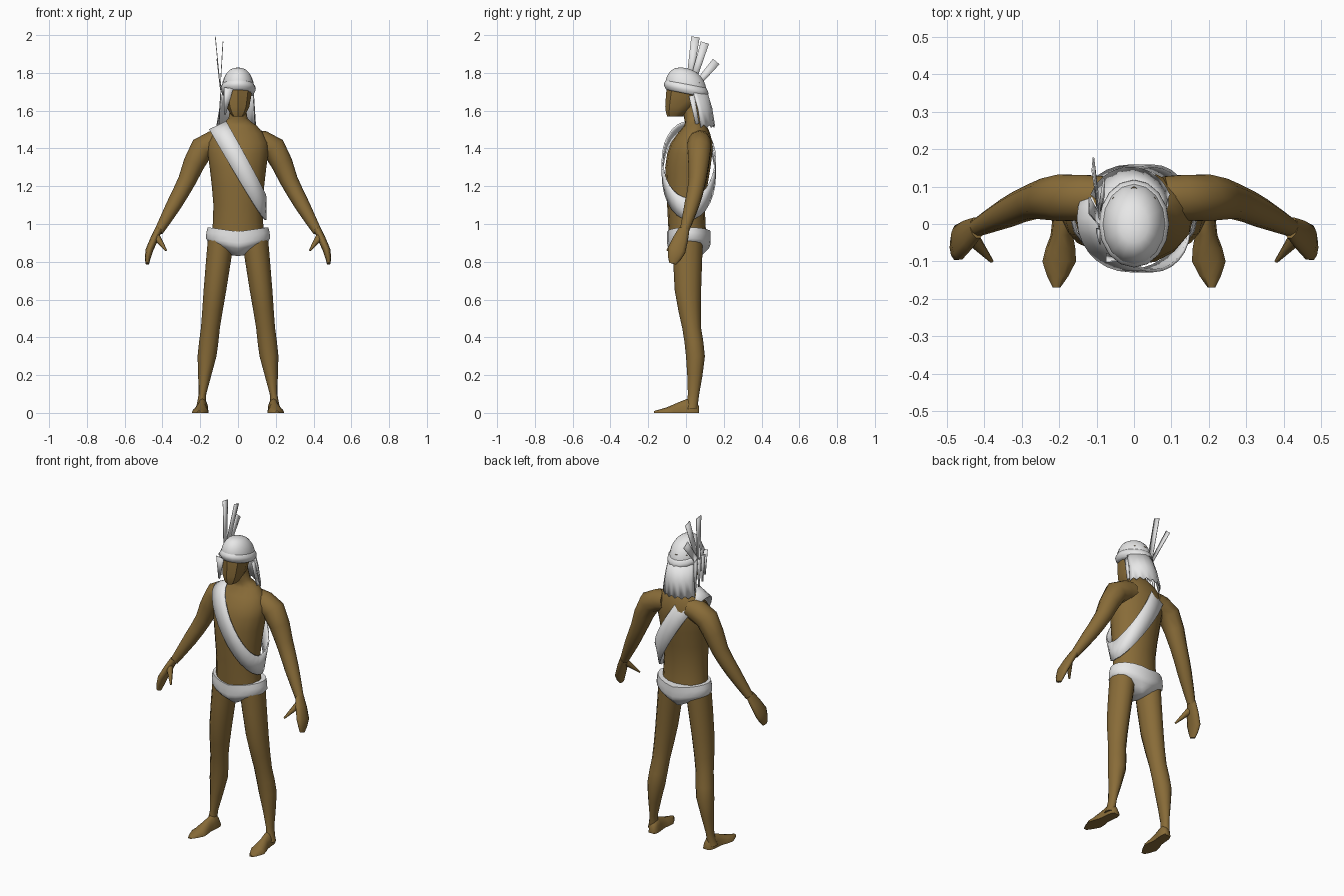
import bpy, bmesh
from math import cos, sin, pi, radians
from mathutils import Vector

cube = bpy.data.objects.get("Cube")
if cube:
    bpy.data.objects.remove(cube)


def material(name, rgb):
    mat = bpy.data.materials.new(name)
    mat.use_nodes = True
    mat.diffuse_color = (*rgb, 1)
    mat.node_tree.nodes["Principled BSDF"].inputs["Base Color"].default_value = (*rgb, 1)
    return mat


SKIN = material("brown skin", (0.25, 0.15, 0.04))
CLOTH = material("light grey", (0.8, 0.8, 0.8))
X, Y, Z = Vector((1, 0, 0)), Vector((0, 1, 0)), Vector((0, 0, 1))


def finish(name, bm, mat, mirror=False, thickness=0, angle=60):
    """Turn the bmesh into a shaded object, optionally mirrored or thickened."""
    bmesh.ops.recalc_face_normals(bm, faces=bm.faces)
    mesh = bpy.data.meshes.new(name)
    bm.to_mesh(mesh)
    bm.free()
    mesh.materials.append(mat)
    obj = bpy.data.objects.new(name, mesh)
    bpy.context.collection.objects.link(obj)
    bpy.ops.object.select_all(action='DESELECT')
    obj.select_set(True)
    bpy.context.view_layer.objects.active = obj
    bpy.ops.object.shade_smooth_by_angle(angle=radians(angle))
    if thickness:
        solid = obj.modifiers.new("thickness", 'SOLIDIFY')
        solid.thickness, solid.offset = thickness, 0
    if mirror:
        obj.modifiers.new("mirror", 'MIRROR')


def refine(sections):
    """Add one smoothly interpolated section between each pair."""
    last = len(sections) - 1
    result = []
    for i in range(last):
        before, after = sections[max(i - 1, 0)], sections[min(i + 2, last)]
        middle = [(9 * (b + c) - a - d) / 16
                  for a, b, c, d in zip(before, sections[i], sections[i + 1], after)]
        result += [sections[i], middle]
    return result + [sections[last]]


def loft(name, sections, mat, sides=12, axis=None, ref=Y, warp=None, **options):
    """Skin elliptical rings (x, y, z, half width, half depth) along a path."""
    bm = bmesh.new()
    sections = refine(sections)
    centres = [Vector(s[:3]) for s in sections]
    rings = []
    for i, (centre, section) in enumerate(zip(centres, sections)):
        ahead = centres[min(i + 1, len(centres) - 1)]
        behind = centres[max(i - 1, 0)]
        along = axis or (ahead - behind).normalized()
        depth = (ref - along * ref.dot(along)).normalized()
        width = depth.cross(along)
        ring = []
        for k in range(sides):
            turn = 2 * pi * k / sides
            point = centre + width * section[3] * cos(turn) + depth * section[4] * sin(turn)
            ring.append(bm.verts.new(warp(point) if warp else point))
        rings.append(ring)
    for low, high in zip(rings, rings[1:]):
        for k in range(sides):
            j = (k + 1) % sides
            bm.faces.new((low[k], low[j], high[j], high[k]))
    bm.faces.new(rings[0])
    bm.faces.new(rings[-1])
    finish(name, bm, mat, **options)


def upright(name, sections, mat, **options):
    """Horizontal rings given as (height, half width, front, back)."""
    rows = [(0, (front + back) / 2, height, width, (back - front) / 2)
            for height, width, front, back in sections]
    loft(name, rows, mat, axis=Z, **options)


def sheet(name, rows, closed=False, **options):
    """Thin cloth surface through rows of points."""
    bm = bmesh.new()
    grid = [[bm.verts.new(point) for point in row] for row in rows]
    if closed:
        grid.append(grid[0])
    for row, following in zip(grid, grid[1:]):
        for k in range(len(row) - 1):
            bm.faces.new((row[k], row[k + 1], following[k + 1], following[k]))
    finish(name, bm, CLOTH, **options)


def blade(name, base, tip, base_width, tip_width, side=Y):
    """Flat tapered strip used for feathers and locks of hair."""
    base, tip = Vector(base), Vector(tip)
    along = (tip - base).normalized()
    across = (side - along * side.dot(along)).normalized()
    rows = [[point - across * width / 2, point + across * width / 2]
            for point, width in ((base, base_width), (tip, tip_width))]
    sheet(name, rows, thickness=0.004, angle=20)


# Torso and neck
upright("torso", [
    (0.92, 0.14, -0.09, 0.11), (1.1, 0.13, -0.1, 0.1), (1.3, 0.15, -0.11, 0.13),
    (1.43, 0.16, -0.08, 0.14), (1.52, 0.1, -0.01, 0.11), (1.56, 0.05, -0.01, 0.08),
    (1.66, 0.04, -0.02, 0.06)], SKIN, sides=16)

# Arms: round sections given as centre and radius
arm = [(0.08, 0.07, 1.44, 0.06), (0.19, 0.07, 1.4, 0.065), (0.27, 0.06, 1.23, 0.048),
       (0.34, 0.03, 1.1, 0.04), (0.42, -0.01, 0.96, 0.024)]
loft("arm", [(*s, s[-1]) for s in arm], SKIN, sides=10, mirror=True)
loft("hand", [
    (0.42, -0.01, 0.97, 0.02, 0.03), (0.47, -0.05, 0.86, 0.02, 0.05),
    (0.48, -0.07, 0.79, 0.01, 0.02)], SKIN, sides=10, mirror=True)
loft("thumb", [
    (0.43, -0.04, 0.93, 0.02, 0.02), (0.38, -0.1, 0.86, 0.005, 0.005)],
    SKIN, sides=6, mirror=True)

# Legs lean outwards evenly: (height, y, half width, half depth)
leg = [(0.92, 0.01, 0.07, 0.08), (0.65, 0.01, 0.06, 0.07), (0.45, 0.03, 0.05, 0.05),
       (0.3, 0.05, 0.05, 0.05), (0.1, 0.04, 0.02, 0.03), (0.02, 0.03, 0.03, 0.03)]
loft("leg", [(0.2 - 0.12 * z, y, z, w, d) for z, y, w, d in leg],
     SKIN, axis=Z, mirror=True)

# Feet, flat underneath: (y, half width, height)
foot = [(0.07, 0.02, 0.03), (0.04, 0.03, 0.08), (-0.03, 0.03, 0.06),
        (-0.1, 0.045, 0.03), (-0.17, 0.01, 0.01)]
loft("foot", [(0.19 - 0.1 * y, y, 0, w, h) for y, w, h in foot],
     SKIN, axis=-Y, ref=Z, mirror=True,
     warp=lambda p: Vector((p.x, p.y, max(p.z, 0))))

# Briefs, rising towards the hips
upright("briefs", [
    (0.83, 0.03, -0.04, 0.08), (0.87, 0.13, -0.09, 0.12), (0.9, 0.17, -0.1, 0.13),
    (0.96, 0.16, -0.1, 0.13)], CLOTH, sides=20,
    warp=lambda p: p + Z * abs(p.x) * 0.14)

# Angular head with a ridge down the face
upright("head", [
    (1.57, 0.03, -0.1, -0.02), (1.62, 0.06, -0.11, 0.04), (1.75, 0.08, -0.1, 0.1)],
    SKIN, sides=8, angle=40)


# Cap and headband, both sloping down to the back
def tilt(point):
    return point - Z * point.y * 0.2


dome = []
for k in range(6):
    rise = radians(17 * k)
    spread = cos(rise) ** 0.8
    dome.append((1.71 + 0.115 * sin(rise), 0.086 * spread, -0.11 * spread, 0.11 * spread))
upright("skull_cap", dome, CLOTH, sides=16, warp=tilt)
band = []
for k in range(4):
    grow = 0.01 if k in (1, 2) else 0
    band.append((1.69 + 0.017 * k, 0.083 + grow, -0.105 - grow, 0.107 + grow))
upright("headband", band, CLOTH, sides=16, warp=tilt)

# Long hair falling from the band round the back, ragged at the ends
hair = []
for k in range(15):
    turn = radians(20 + 10 * k)
    top = Vector((0.086 * cos(turn), 0.11 * sin(turn), 1.7))
    end = Vector((0.11 * cos(turn) - 0.01, 0.04 + 0.11 * sin(turn), 1.51 + 0.015 * (k % 2)))
    hair.append([top, top.lerp(end, 0.5) + Y * 0.006, end])
sheet("hair", hair, thickness=0.006)

# Feathers fanning back from the right of the band
for name, x, y, z in (("tall_feather", -0.12, 0.05, 1.99),
                      ("middle_feather", -0.08, 0.1, 1.96),
                      ("low_feather", -0.11, 0.16, 1.86)):
    blade(name, (-0.094, y / 4, 1.72), (x, y, z), 0.03, 0.045)

# Loose locks hanging from the band
for k in range(3):
    y = 0.035 * (k - 1)
    blade(f"hanging_lock_{k + 1}", (-0.09, y, 1.72), (-0.1, y + 0.02, 1.57 - 0.02 * k), 0.04, 0.01)
blade("front_lock", (-0.05, -0.1, 1.72), (-0.07, -0.08, 1.58), 0.05, 0.01, side=X)
blade("left_lock", (0.08, 0.03, 1.68), (0.09, 0.06, 1.53), 0.03, 0.02)

# Sash: tilted loop from the left hip over the right shoulder
STEPS = 28
sash = []
for k in range(STEPS):
    turn = 2 * pi * k / STEPS
    centre = Vector((0.02 + 0.126 * cos(turn), 0.015 - 0.14 * sin(turn), 1.3 - 0.22 * cos(turn)))
    half = Vector((0.045 * sin(turn / 2), 0, 0.04 + 0.018 * cos(turn)))
    sash.append([centre + half, centre, centre - half])
sheet("sash", sash, closed=True, thickness=0.008)
